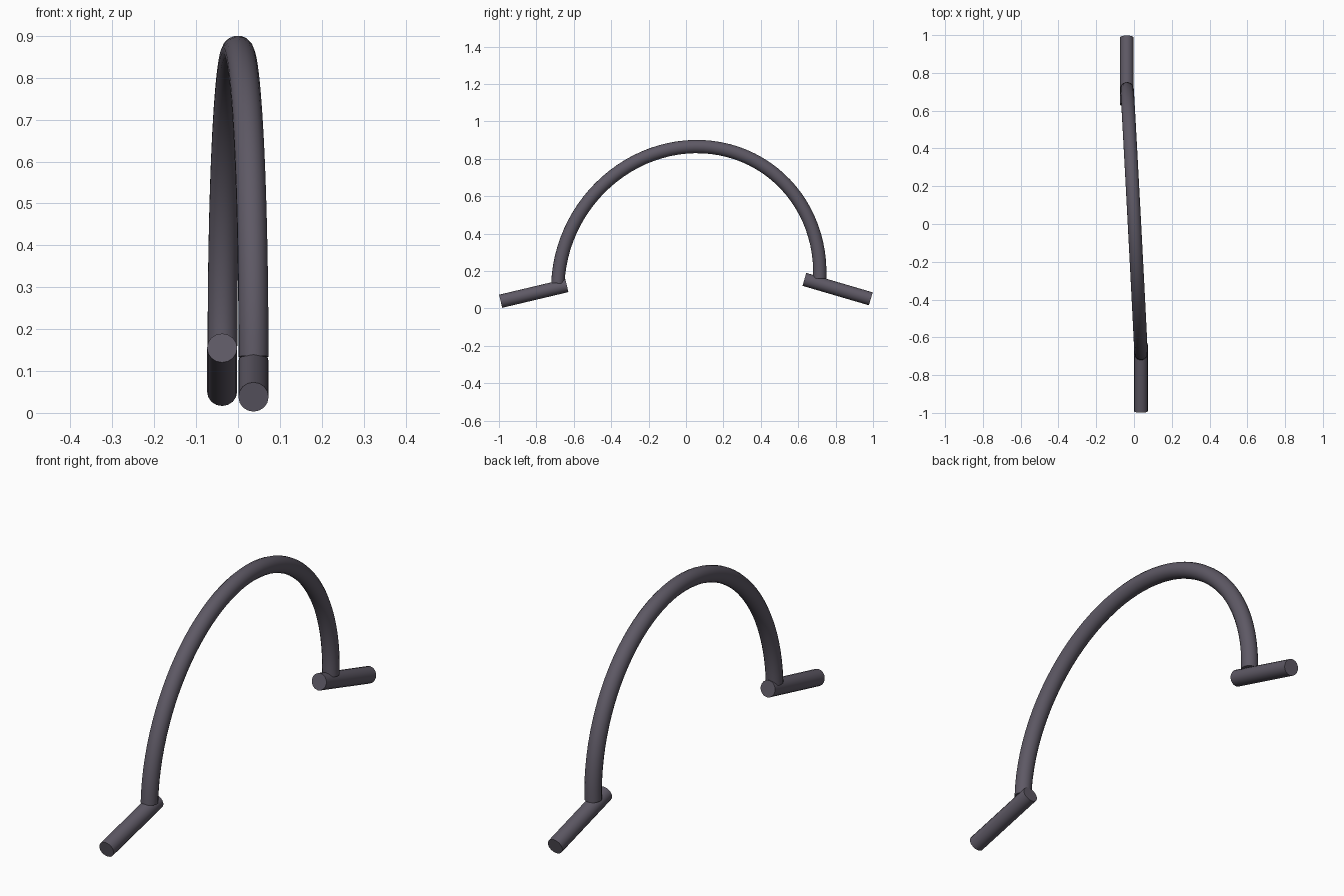
import bpy
from math import pi, sin, cos, radians
from mathutils import Vector

if "Cube" in bpy.data.objects:
    bpy.data.objects.remove(bpy.data.objects["Cube"])

RADIUS = 0.036

# Dark grey shared by every part
grey = bpy.data.materials.new("dark_grey")
grey.use_nodes = True
colour = (0.112, 0.1, 0.13, 1)
grey.diffuse_color = colour
grey.node_tree.nodes["Principled BSDF"].inputs["Base Color"].default_value = colour


def tube(name, points):
    """Round capped tube swept along a list of points."""
    curve = bpy.data.curves.new(name, "CURVE")
    curve.dimensions = "3D"
    curve.bevel_depth = RADIUS
    curve.bevel_resolution = 6
    curve.use_fill_caps = True
    spline = curve.splines.new("POLY")
    spline.points.add(len(points) - 1)
    for target, p in zip(spline.points, points):
        target.co = (*p, 1)
    curve.materials.append(grey)
    obj = bpy.data.objects.new(name, curve)
    bpy.context.collection.objects.link(obj)
    bpy.ops.object.select_all(action="DESELECT")
    obj.select_set(True)
    bpy.context.view_layer.objects.active = obj
    bpy.ops.object.convert(target="MESH")
    bpy.ops.object.shade_smooth_by_angle(angle=radians(40))


# Slightly skewed half ring: half span and rise are conjugate radii
centre = Vector((0, 0.015, 0.147))
half_span = Vector((-0.037, 0.7, 0.013))
rise = Vector((0, 0.03, 0.718))
STEPS = 48
arch = []
for i in range(STEPS + 1):
    a = pi * i / STEPS
    arch.append(centre + half_span * cos(a) + rise * sin(a))
tube("arch", arch)

# Straight sloping rods at the two feet
tube("front_rod", [(0.037, -0.991, 0.038), (0.037, -0.637, 0.122)])
tube("back_rod", [(-0.038, 0.633, 0.155), (-0.038, 0.988, 0.051)])
